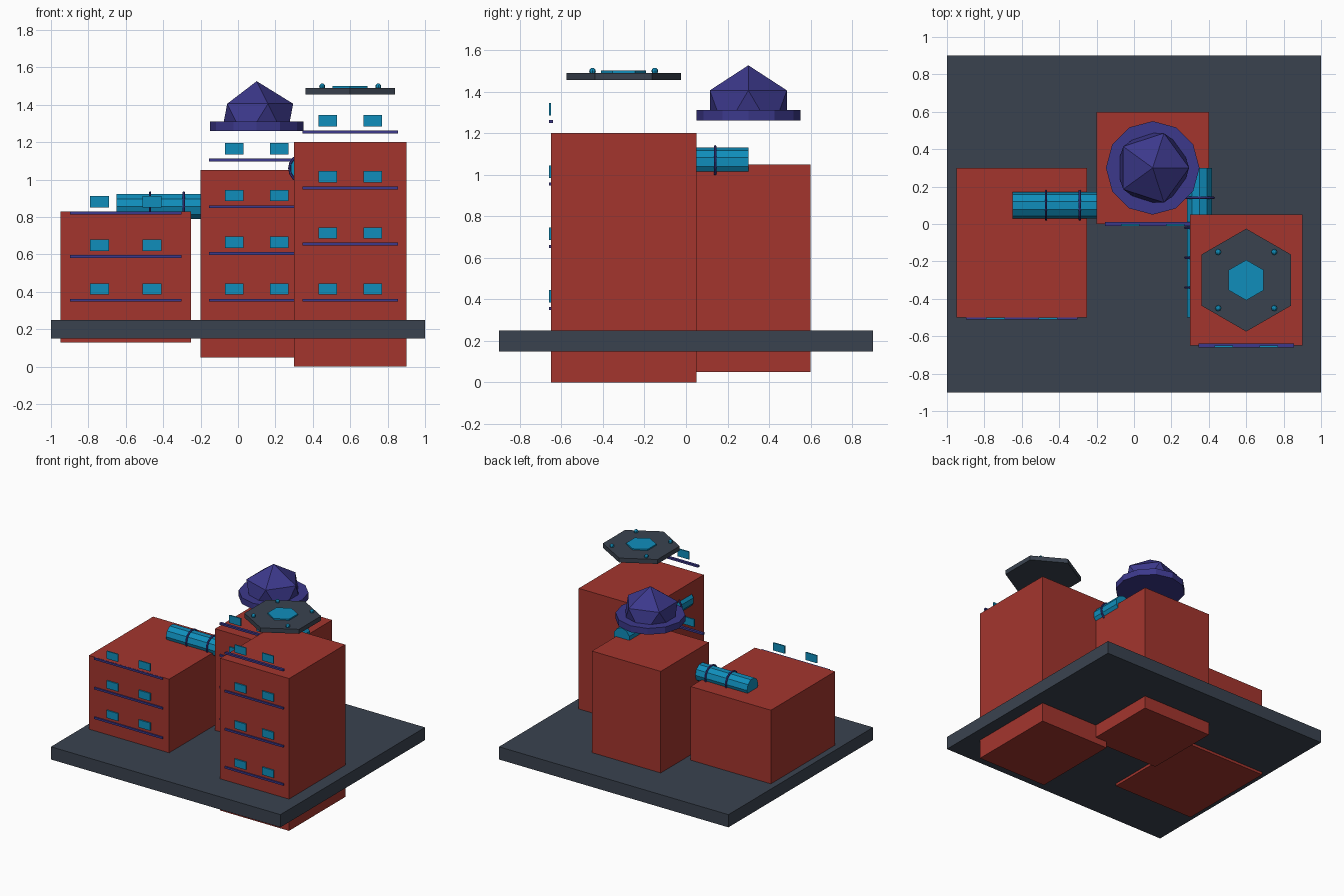
import bpy, bmesh, math
from mathutils import Vector

if "Cube" in bpy.data.objects:
    bpy.data.objects.remove(bpy.data.objects["Cube"])


def material(name, rgb):
    m = bpy.data.materials.new(name)
    m.diffuse_color = (*rgb, 1)
    m.use_nodes = True
    m.node_tree.nodes["Principled BSDF"].inputs["Base Color"].default_value = m.diffuse_color
    return m


RED = material("red", (0.37, 0.036, 0.027))
PURPLE = material("purple", (0.045, 0.04, 0.26))
CYAN = material("cyan", (0.005, 0.27, 0.5))
SLATE = material("slate", (0.042, 0.055, 0.078))


def finish(name, mat):
    ob = bpy.context.object
    ob.name = name
    ob.data.materials.append(mat)
    return ob


def box(name, center, size, mat):
    bpy.ops.mesh.primitive_cube_add(size=1, location=center)
    bpy.context.object.scale = size
    return finish(name, mat)


def disc(name, sides, radius, depth, center, mat, rot=(0, 0, 0)):
    bpy.ops.mesh.primitive_cylinder_add(vertices=sides, radius=radius, depth=depth,
                                        location=center, rotation=rot)
    return finish(name, mat)


# Ground slab
box("base_slab", (0, 0, 0.2), (2, 1.8, 0.1), SLATE)


# Buildings with ledges and windows on the front
def building(name, x, y, z, width, depth, height, floors):
    box(name, (x, y, z + height / 2), (width, depth, height), RED)
    front = y - depth / 2
    for i in range(floors):
        level = 0.355 + i * height / floors
        box(f"{name}_ledge", (x, front, level), (width * 0.85, 0.02, 0.015), PURPLE)
        for side in (-1, 1):
            box(f"{name}_window", (x + side * width * 0.2, front - 0.005, level + 0.06),
                (0.1, 0.01, 0.06), CYAN)


building("left_block", -0.6, -0.1, 0.13, 0.7, 0.8, 0.7, 3)
building("middle_block", 0.1, 0.3, 0.05, 0.6, 0.6, 1.0, 4)
building("right_block", 0.6, -0.3, 0.0, 0.6, 0.7, 1.2, 4)


# Tube bridges with four hoops each
def bridge(name, start, end, rot):
    start, end = Vector(start), Vector(end)
    disc(name, 10, 0.07, (end - start).length, (start + end) / 2, CYAN, rot)
    for i in range(1, 5):
        bpy.ops.mesh.primitive_torus_add(location=start.lerp(end, i / 5), rotation=rot,
                                         major_radius=0.075, minor_radius=0.007,
                                         major_segments=16, minor_segments=6)
        finish(f"{name}_hoop", PURPLE)


bridge("left_bridge", (-0.65, 0.1, 0.855), (0.25, 0.1, 0.855), (0, math.pi / 2, 0))
bridge("right_bridge", (0.35, -0.5, 1.06), (0.35, 0.3, 1.06), (math.pi / 2, 0, 0))

# Faceted dome on its round plate
disc("dome_plate", 12, 0.25, 0.05, (0.1, 0.3, 1.285), PURPLE)
bpy.ops.mesh.primitive_ico_sphere_add(subdivisions=1, radius=0.218, location=(0.1, 0.3, 1.308))
dome = finish("dome", PURPLE)
bm = bmesh.new()
bm.from_mesh(dome.data)
cut = bmesh.ops.bisect_plane(bm, geom=bm.verts[:] + bm.edges[:] + bm.faces[:],
                             plane_co=(0, 0, 0), plane_no=(0, 0, 1), clear_inner=True)
bmesh.ops.contextual_create(bm, geom=[e for e in cut["geom_cut"]
                                      if isinstance(e, bmesh.types.BMEdge)])
bm.to_mesh(dome.data)
bm.free()

# Hexagonal landing pad with marker and corner lights
disc("landing_pad", 6, 0.275, 0.035, (0.6, -0.3, 1.4725), SLATE)
disc("pad_marker", 6, 0.108, 0.02, (0.6, -0.3, 1.49), CYAN)
for sx in (-1, 1):
    for sy in (-1, 1):
        bpy.ops.mesh.primitive_uv_sphere_add(segments=8, ring_count=6, radius=0.016,
                                             location=(0.6 + sx * 0.15, -0.3 + sy * 0.15, 1.498))
        finish("pad_light", CYAN)
